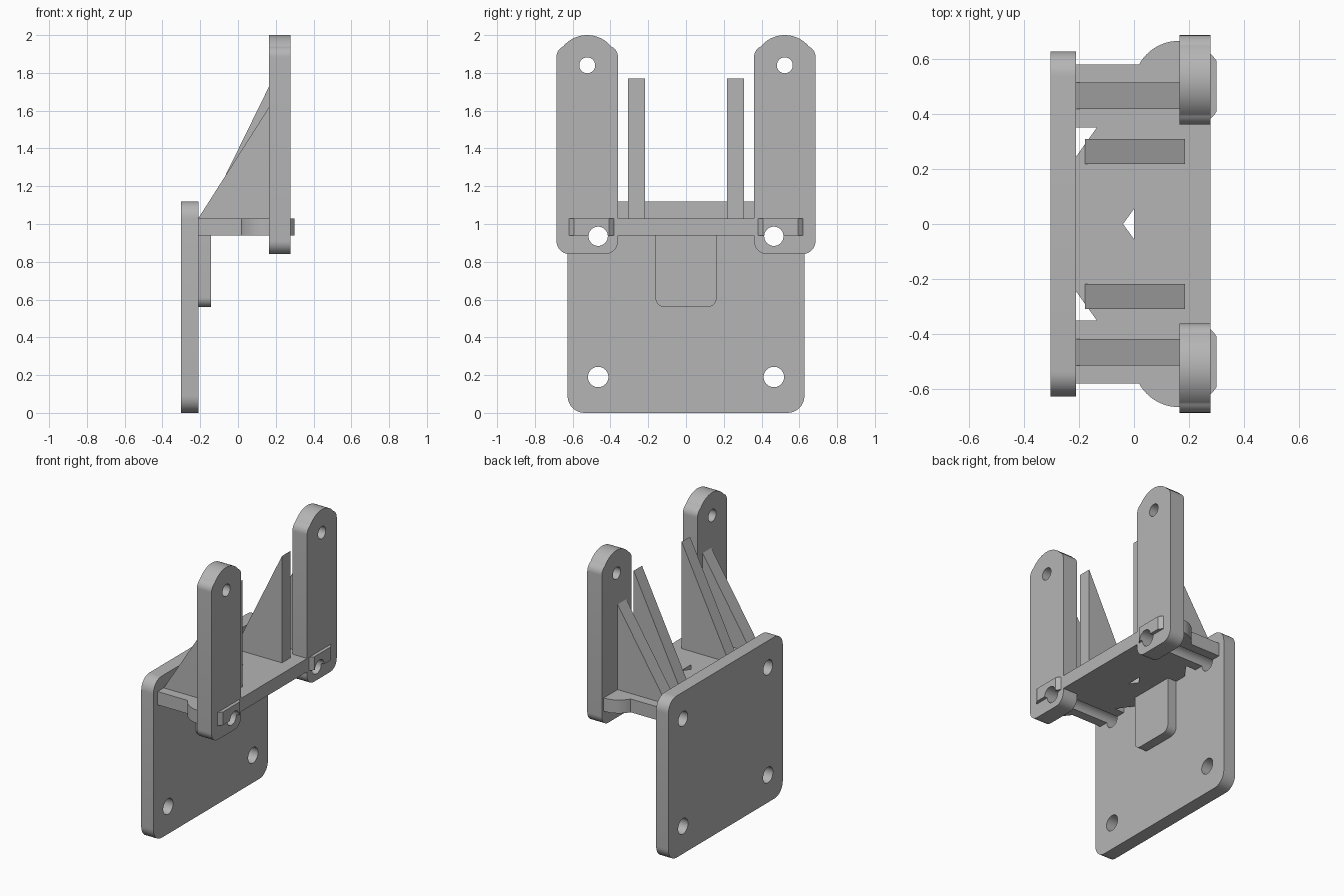
import bpy, bmesh
from math import cos, sin, radians

cube = bpy.data.objects.get("Cube")
if cube:
    bpy.data.objects.remove(cube, do_unlink=True)

grey = bpy.data.materials.new("plain grey")
grey.use_nodes = True
COLOR = (0.46, 0.46, 0.46, 1)
grey.diffuse_color = COLOR
grey.node_tree.nodes["Principled BSDF"].inputs["Base Color"].default_value = COLOR


def arc(cx, cy, r, a0, a1, n=10):
    steps = [radians(a0 + (a1 - a0) * i / n) for i in range(n + 1)]
    return [(cx + r * cos(a), cy + r * sin(a)) for a in steps]


def circle(cx, cy, r, n=40):
    return arc(cx, cy, r, 0, 360, n)[:-1]


def rect(a0, a1, b0, b1):
    return [(a0, b0), (a1, b0), (a1, b1), (a0, b1)]


def prism(name, outline, axis, lo, hi):
    """Extrude a closed outline along x (yz), y (xz) or z (xy)."""
    place = {"x": lambda a, b, d: (d, a, b),
             "y": lambda a, b, d: (a, d, b),
             "z": lambda a, b, d: (a, b, d)}[axis]
    bm = bmesh.new()
    face = bm.faces.new([bm.verts.new(place(a, b, lo)) for a, b in outline])
    out = bmesh.ops.extrude_face_region(bm, geom=[face])
    move = place(0, 0, hi - lo)
    verts = [g for g in out["geom"] if isinstance(g, bmesh.types.BMVert)]
    bmesh.ops.translate(bm, verts=verts, vec=move)
    bmesh.ops.recalc_face_normals(bm, faces=bm.faces)
    mesh = bpy.data.meshes.new(name)
    bm.to_mesh(mesh)
    bm.free()
    mesh.materials.append(grey)
    obj = bpy.data.objects.new(name, mesh)
    bpy.context.collection.objects.link(obj)
    return obj


def activate(obj):
    bpy.ops.object.select_all(action="DESELECT")
    obj.select_set(True)
    bpy.context.view_layer.objects.active = obj


def cut(obj, cutters):
    activate(obj)
    for cutter in cutters:
        mod = obj.modifiers.new("cut", "BOOLEAN")
        mod.operation = "DIFFERENCE"
        mod.solver = "EXACT"
        mod.object = cutter
        bpy.ops.object.modifier_apply(modifier=mod.name)


def bore(y, z, r):
    obj = prism("hole_cutter", circle(y, z, r), "x", -0.5, 0.5)
    obj.hide_render = True
    helpers.append(obj)
    return obj


helpers, parts = [], []
SCREW_Y, SCREW_Z = 0.465, 0.935
upper_bores = [bore(s * SCREW_Y, SCREW_Z, 0.051) for s in (1, -1)]
lower_bores = [bore(s * SCREW_Y, 0.19, 0.054) for s in (1, -1)]

# Mounting plate with rounded corners and four screw holes
w, r, top = 0.627, 0.09, 1.12
outline = (arc(w - r, r, r, -90, 0) + arc(w - r, top - r, r, 0, 90)
           + arc(r - w, top - r, r, 90, 180) + arc(r - w, r, r, 180, 270))
plate = prism("mounting_plate", outline, "x", -0.303, -0.21)
cut(plate, upper_bores + lower_bores)
parts.append(plate)

# Shelf with screw grooves underneath and three triangular openings
SHELF = (0.938, 1.03)
shelf = prism("shelf", [(-0.21, -0.58), (0.2, -0.58), (0.2, -0.37), (0.277, -0.37),
                        (0.277, 0.37), (0.2, 0.37), (0.2, 0.58), (-0.21, 0.58)],
              "z", *SHELF)
openings = [[(-0.04, 0), (0, -0.055), (0, 0.055)]]
for s in (1, -1):
    openings.append([(-0.22, s * 0.35), (-0.135, s * 0.35), (-0.22, s * 0.231)])
slots = [prism("slot_cutter", o, "z", 0.8, 1.2) for o in openings]
helpers += slots
cut(shelf, upper_bores + slots)
parts.append(shelf)

# Tab hanging below the shelf against the plate
t, r = 0.162, 0.05
outline = (arc(r - t, 0.56 + r, r, 180, 270) + arc(t - r, 0.56 + r, r, 270, 360)
           + [(t, 0.94), (-t, 0.94)])
parts.append(prism("support_tab", outline, "x", -0.21, -0.143))

for s, side in ((1, "left"), (-1, "right")):
    # Upright arm with a domed head
    y, h = s * 0.523, 0.1625
    outline = (arc(y + h - 0.07, 0.91, 0.07, -90, 0)
               + arc(y + h - 0.06, 1.885, 0.06, 0, 65)
               + arc(y, 1.835, 0.165, 41, 139, 20)
               + arc(y - h + 0.06, 1.885, 0.06, 115, 180)
               + arc(y - h + 0.07, 0.91, 0.07, 180, 270))
    arm = prism(side + "_arm", outline, "x", 0.165, 0.277)
    cut(arm, [upper_bores[0 if s > 0 else 1], bore(y, 1.84, 0.042)])
    parts.append(arm)

    # Round boss where the arm meets the shelf, flattened at the outer face
    outline = [(min(a, 0.3), b) for a, b in circle(0.163, s * 0.5, 0.165, 64)]
    boss = prism(side + "_boss", outline, "z", *SHELF)
    cut(boss, [upper_bores[0 if s > 0 else 1]])
    parts.append(boss)

    # Triangular ribs: a tall inner one and an outer one against the arm
    for name, y0, y1, x0, x1, z in (("inner", 0.217, 0.308, -0.178, 0.185, 1.77),
                                    ("outer", 0.418, 0.513, -0.21, 0.165, 1.62)):
        parts.append(prism(f"{side}_{name}_rib", [(x0, 1.03), (x1, 1.03), (x1, z)],
                           "y", s * y0, s * y1))

for obj in parts:
    activate(obj)
    bpy.ops.object.shade_smooth_by_angle(angle=radians(25))
for obj in helpers:
    bpy.data.objects.remove(obj, do_unlink=True)
